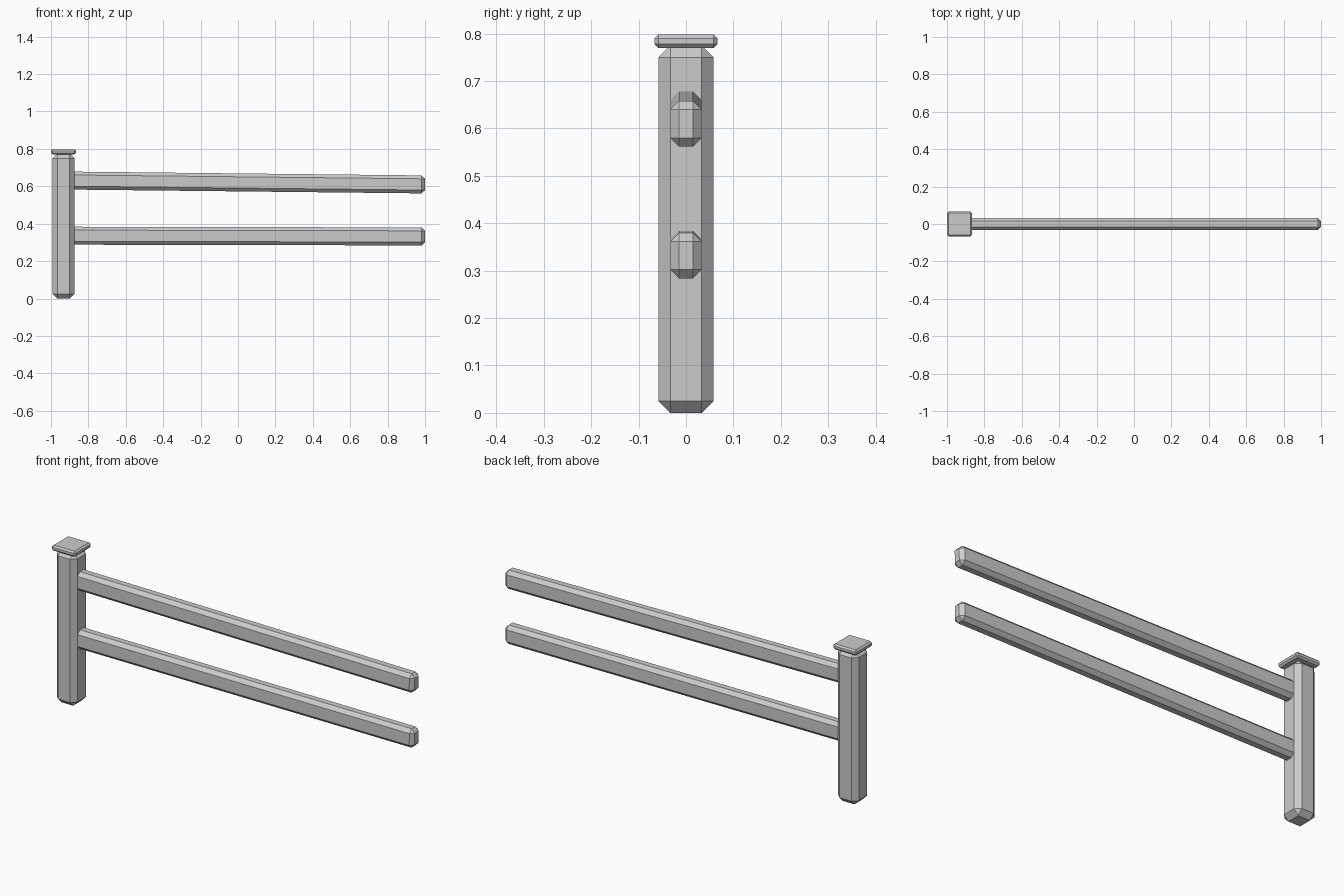
import bpy, bmesh, math
from mathutils import Matrix, Vector

if "Cube" in bpy.data.objects:
    bpy.data.objects.remove(bpy.data.objects["Cube"])


def chamfered_box(name, size, centre, chamfer, tilt=0.0):
    """Box with one-segment chamfers, tilted about the y axis."""
    bm = bmesh.new()
    bmesh.ops.create_cube(bm, size=1.0)
    bmesh.ops.scale(bm, vec=Vector(size), verts=bm.verts)
    bmesh.ops.bevel(bm, geom=bm.edges[:], offset=chamfer, segments=1,
                    affect='EDGES', clamp_overlap=True)
    bmesh.ops.transform(bm, matrix=Matrix.Rotation(tilt, 4, 'Y'), verts=bm.verts)
    mesh = bpy.data.meshes.new(name)
    bm.to_mesh(mesh)
    bm.free()
    obj = bpy.data.objects.new(name, mesh)
    obj.location = centre
    bpy.context.collection.objects.link(obj)
    return obj


POST_X = -0.933

# Post and its cap
chamfered_box("post", (0.116, 0.116, 0.775), (POST_X, 0, 0.3875), 0.025)
chamfered_box("post_cap", (0.133, 0.133, 0.028), (POST_X, 0, 0.784), 0.008)

# Two sagging rails, inner ends buried in the post
x0, x1 = POST_X, 1.0
for name, z_post, z_end in (("upper_rail", 0.631, 0.610),
                            ("lower_rail", 0.336, 0.332)):
    tilt = math.atan2(z_post - z_end, x1 - x0)
    chamfered_box(name, (x1 - x0, 0.066, 0.096),
                  ((x0 + x1) / 2, 0, (z_post + z_end) / 2), 0.018, tilt)
